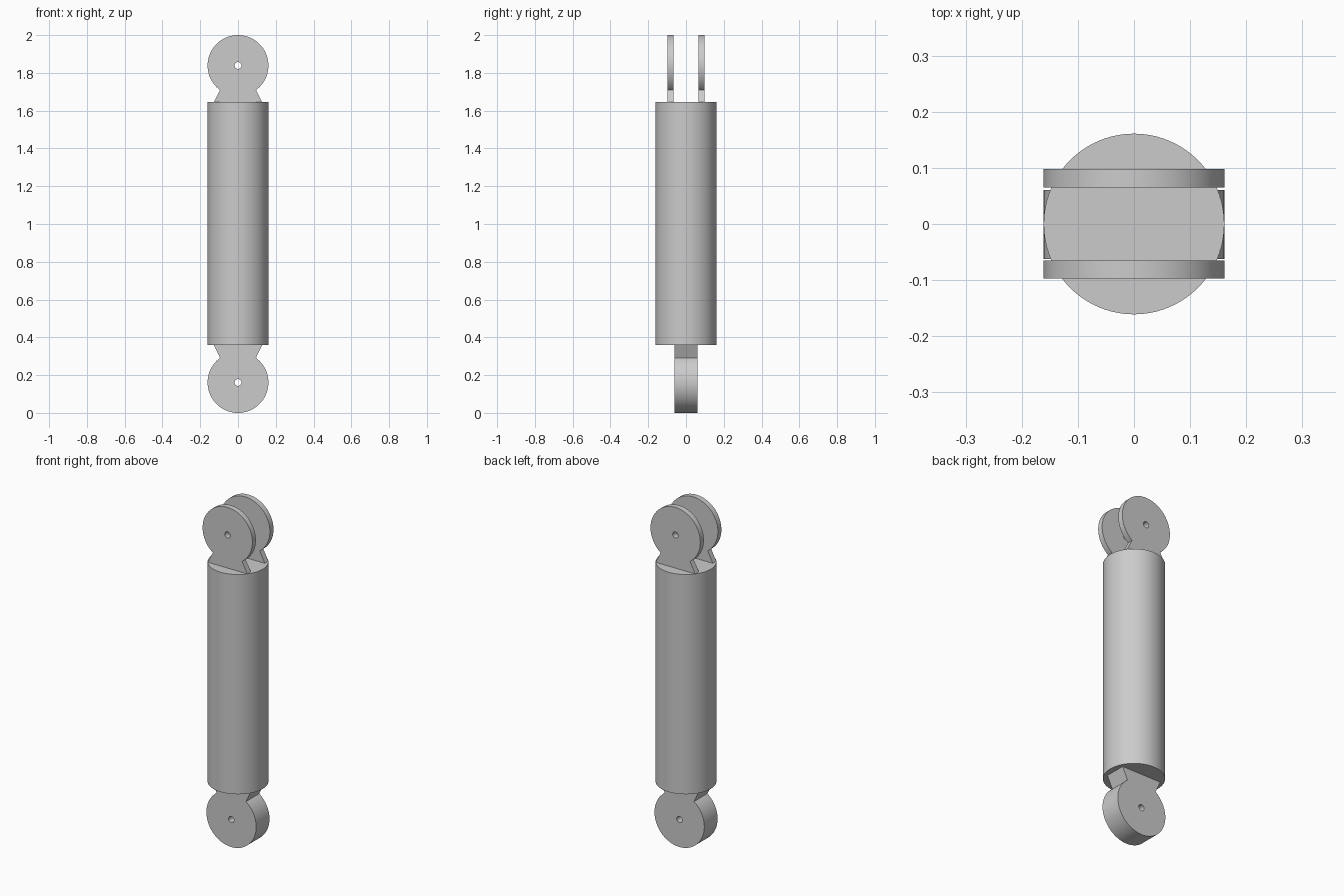
import bpy, bmesh, math
from mathutils import Vector

cube = bpy.data.objects.get("Cube")
if cube:
    bpy.data.objects.remove(cube)

R = 0.161            # radius of the body and of both eyes
BODY_Z = (0.36, 1.645)
EYE_Z = (R, 2 - R)   # pin centres
HOLE_R = 0.018

metal = bpy.data.materials.new("grey metal")
metal.use_nodes = True
grey = (0.6, 0.6, 0.6, 1)
metal.diffuse_color = grey
metal.node_tree.nodes["Principled BSDF"].inputs["Base Color"].default_value = grey


def add_object(name, bm):
    bmesh.ops.recalc_face_normals(bm, faces=bm.faces)
    mesh = bpy.data.meshes.new(name)
    bm.to_mesh(mesh)
    bm.free()
    mesh.materials.append(metal)
    obj = bpy.data.objects.new(name, mesh)
    bpy.context.collection.objects.link(obj)
    bpy.ops.object.select_all(action="DESELECT")
    obj.select_set(True)
    bpy.context.view_layer.objects.active = obj
    bpy.ops.object.shade_smooth_by_angle(angle=math.radians(30))
    return obj


def arc(radius, start, end, count):
    """Points on an arc, angles measured from straight down the neck."""
    step = (end - start) / (count - 1)
    return [(radius * math.sin(start + i * step), -radius * math.cos(start + i * step))
            for i in range(count)]


def add_lug(name, centre_z, base_z, y0, y1):
    """Flat round eye with a flared neck and a pin hole."""
    side = 1 if centre_z > base_z else -1
    drop = -abs(centre_z - base_z)
    neck = math.asin(0.095 / R)
    outline = [(-0.128, drop), (0.128, drop)] + arc(R, neck, 2 * math.pi - neck, 72)
    hole = arc(HOLE_R, 0, 2 * math.pi, 25)[:-1]

    bm = bmesh.new()
    for loop in (outline, hole):
        verts = [bm.verts.new((x, y0, centre_z + side * z)) for x, z in loop]
        for a, b in zip(verts, verts[1:] + verts[:1]):
            bm.edges.new((a, b))
    bmesh.ops.triangle_fill(bm, use_beauty=True, use_dissolve=False, edges=bm.edges[:])
    result = bmesh.ops.extrude_face_region(bm, geom=bm.faces[:], use_keep_orig=True)
    moved = [g for g in result["geom"] if isinstance(g, bmesh.types.BMVert)]
    bmesh.ops.translate(bm, verts=moved, vec=Vector((0, y1 - y0, 0)))
    return add_object(name, bm)


# Cylinder body
bm = bmesh.new()
bmesh.ops.create_cone(bm, cap_ends=True, segments=96, radius1=R, radius2=R,
                      depth=BODY_Z[1] - BODY_Z[0])
bmesh.ops.translate(bm, verts=bm.verts, vec=(0, 0, sum(BODY_Z) / 2))
add_object("cylinder_body", bm)

# Clevis plates on top, single thick eye below
add_lug("front_clevis_plate", EYE_Z[1], BODY_Z[1], -0.097, -0.065)
add_lug("back_clevis_plate", EYE_Z[1], BODY_Z[1], 0.065, 0.098)
add_lug("bottom_eye", EYE_Z[0], BODY_Z[0], -0.062, 0.061)
